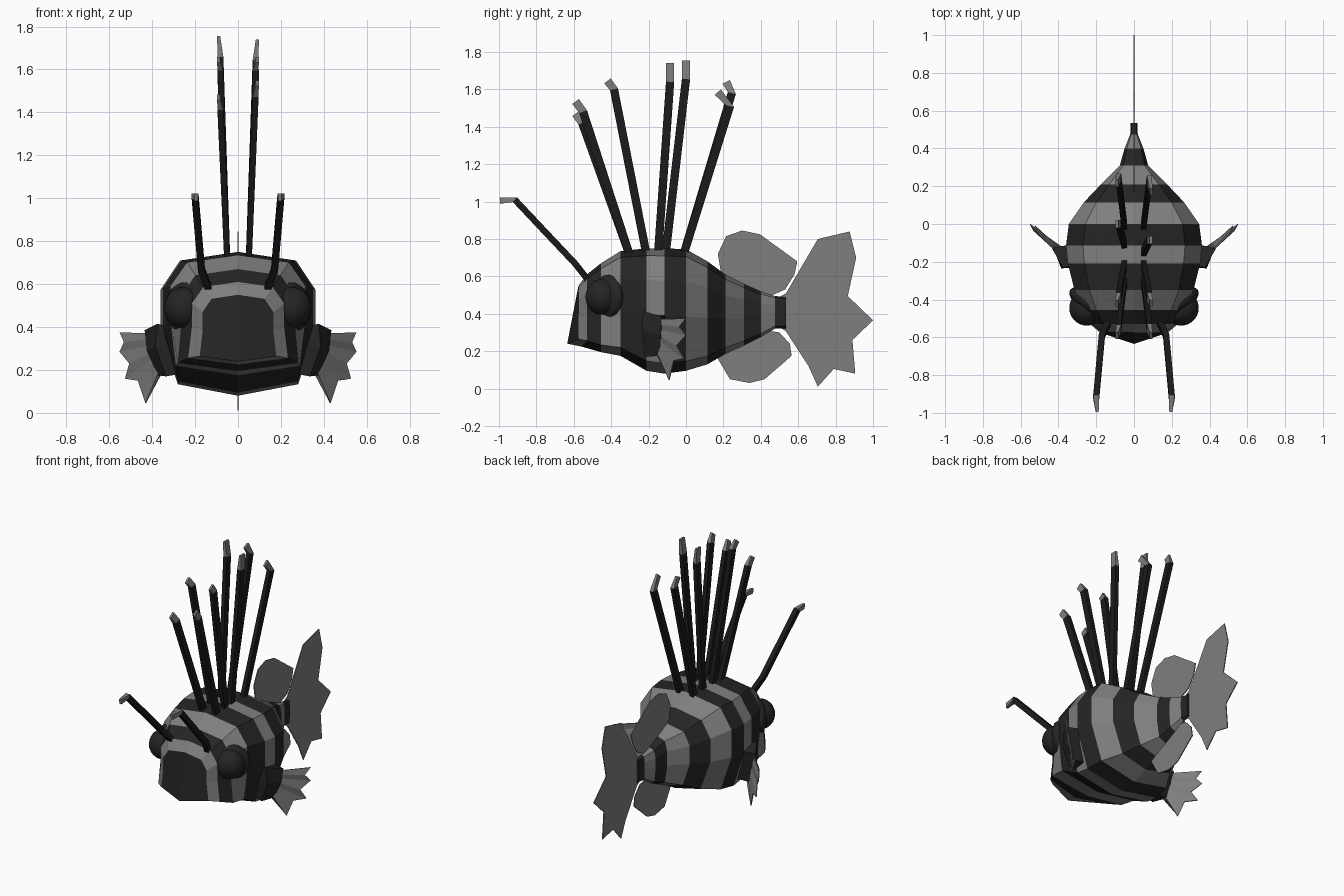
import bpy, bmesh, math
from mathutils import Vector

if "Cube" in bpy.data.objects:
    bpy.data.objects.remove(bpy.data.objects["Cube"])


def material(name, v):
    m = bpy.data.materials.new(name)
    m.diffuse_color = (v, v, v, 1)
    m.use_nodes = True
    m.node_tree.nodes["Principled BSDF"].inputs["Base Color"].default_value = m.diffuse_color
    return m


LIGHT = material("light grey", 0.21)
DARK = material("charcoal", 0.018)
SPINE = material("near black", 0.011)


def finish(name, bm, mats):
    bmesh.ops.recalc_face_normals(bm, faces=bm.faces)
    me = bpy.data.meshes.new(name)
    bm.to_mesh(me)
    bm.free()
    for m in mats:
        me.materials.append(m)
    ob = bpy.data.objects.new(name, me)
    bpy.context.collection.objects.link(ob)
    return ob


def loft(name, rings, mats, rule, split_front=False):
    """Skin closed rings; rule(band) gives the material of each band."""
    bm = bmesh.new()
    vs = [[bm.verts.new(p) for p in r] for r in rings]
    n = len(vs[0])
    for b in range(len(vs) - 1):
        for i in range(n):
            j = (i + 1) % n
            f = bm.faces.new((vs[b][i], vs[b][j], vs[b + 1][j], vs[b + 1][i]))
            f.material_index = rule(b)
    if split_front:
        h = n // 2
        caps = [vs[0][:h + 1], vs[0][h:] + vs[0][:1], vs[-1]]
    else:
        caps = [vs[0], vs[-1]]
    for c in caps:
        f = bm.faces.new(c)
        f.material_index = rule(len(vs) - 2)
    return finish(name, bm, mats)


# Striped body: y, top, bottom, half width, lower corner factor
sections = [
    (-.575, .55, .24, .165, 1.08), (-.53, .61, .225, .215, 1.08),
    (-.455, .67, .195, .265, 1.06), (-.35, .735, .175, .315, .92),
    (-.21, .75, .095, .35, .80), (-.115, .75, .08, .36, .78),
    (0, .745, .095, .345, .76), (.115, .68, .13, .265, .72),
    (.21, .61, .185, .175, .70), (.31, .56, .23, .075, .75),
    (.40, .52, .275, .05, .8), (.475, .495, .32, .02, .9),
    (.535, .49, .32, .018, .9)]
rings = []
for k, (y, t, b, w, c) in enumerate(sections):
    h = t - b
    half = [(.75 * w, t - .06 * h), (w, t - .26 * h), (w, b + .45 * h), (c * w, b + .08 * h)]
    nose = -.06 if k == 0 else (-.03 if k == 1 else 0)
    ring = [(0, y, t)] + [(x, y, z) for x, z in half] + [(0, y + nose, b)]
    ring += [(-x, y, z) for x, z in reversed(half)]
    rings.append(ring)
loft("body", rings, [LIGHT, DARK], lambda b: b % 2, split_front=True)


# Flat fins on the centre line
def flat_fin(name, outline):
    loft(name, [[(x, y, z) for y, z in outline] for x in (-.003, .003)], [LIGHT], lambda b: 0)


flat_fin("tail_fin", [(.50, .49), (.535, .51), (.705, .80), (.875, .84), (.91, .70), (.865, .495),
                      (1.0, .365), (.89, .26), (.905, .08), (.79, .105), (.705, .01),
                      (.655, .12), (.535, .305), (.50, .33)])
flat_fin("rear_top_fin", [(.19, .60), (.17, .72), (.215, .815), (.30, .845), (.395, .825),
                          (.595, .68), (.58, .61), (.53, .53), (.44, .49)])
flat_fin("rear_bottom_fin", [(.20, .22), (.17, .16), (.235, .05), (.34, .03), (.42, .05),
                             (.565, .175), (.555, .24), (.50, .30), (.44, .31)])


# Thin spines of rectangular section with a pale bent tip
def spine(name, path, wx, wn):
    pts = [Vector(p) for p in path]
    rings = []
    for i, p in enumerate(pts):
        d = pts[min(i + 1, len(pts) - 1)] - pts[max(i - 1, 0)]
        n = Vector((0, -d.z, d.y)).normalized() * wn
        s = Vector((wx, 0, 0))
        if i == len(pts) - 1:
            s *= .5
        rings.append([p + s + n, p - s + n, p - s - n, p + s - n])
    last = len(pts) - 2
    loft(name, rings, [SPINE, LIGHT], lambda b: 1 if b == last else 0)


# Base y, bend y z, tip y z
back = {
    -1: [(-.30, -.555, 1.42, -.59, 1.47), (-.21, -.385, 1.60, -.42, 1.645),
         (-.11, 0, 1.655, 0, 1.755), (-.015, .245, 1.58, .215, 1.64)],
    1: [(-.30, -.55, 1.48, -.59, 1.535), (-.21, -.385, 1.60, -.42, 1.645),
        (-.15, -.085, 1.64, -.085, 1.74), (-.015, .235, 1.51, .17, 1.585)]}
for s, label in ((-1, "left"), (1, "right")):
    for i, (y0, y1, z1, y2, z2) in enumerate(back[s]):
        spine(f"{label}_back_spine_{i + 1}",
              [(s * .05, y0, .71), (s * .082, y1, z1), (s * .09, y2, z2)], .014, .022)
    spine(f"{label}_brow_spine",
          [(s * .125, -.50, .55), (s * .17, -.59, .665), (s * .2, -.915, 1.01), (s * .195, -.995, 1.005)],
          .016, .017)

    # Eyeball and flattened socket
    for part, loc, scale in (("eye", (.25, -.445, .49), (.093, .093, .097)),
                             ("eye_socket", (.237, -.422, .49), (.125, .055, .12))):
        bpy.ops.mesh.primitive_uv_sphere_add(segments=24, ring_count=14, radius=1,
                                             location=(s * loc[0], loc[1], loc[2]))
        ob = bpy.context.object
        ob.name = f"{label}_{part}"
        ob.scale = scale
        ob.rotation_euler = (0, 0, s * math.radians(37))
        ob.data.materials.append(DARK)
        bpy.ops.object.shade_smooth_by_angle(angle=math.radians(40))

    # Side fin root: tilted tapering block
    root = [[(.31, -.22, .40), (.375, -.23, .415), (.435, -.13, .385), (.35, -.11, .39)],
            [(.31, -.23, .30), (.385, -.235, .31), (.425, -.135, .29), (.34, -.12, .30)],
            [(.28, -.22, .18), (.335, -.22, .17), (.375, -.14, .175), (.30, -.13, .18)]]
    loft(f"{label}_side_fin_root", [[(s * x, y, z) for x, y, z in r] for r in root], [DARK], lambda b: 0)

    # Pleated side fin
    rim = [(.55, 0, .375), (.53, -.035, .33), (.55, 0, .285), (.505, -.05, .23),
           (.525, -.01, .16), (.465, -.065, .15), (.43, -.09, .045), (.37, -.13, .165)]
    bm = bmesh.new()
    inner, outer = [], []
    for i, (x, y, z) in enumerate(rim):
        t = i / (len(rim) - 1)
        inner.append(bm.verts.new((s * (.41 - .06 * t), -.145 - .02 * t, .37 - .18 * t)))
        outer.append(bm.verts.new((s * x, y, z)))
    for i in range(len(rim) - 1):
        bm.faces.new((inner[i], inner[i + 1], outer[i + 1], outer[i]))
    fin = finish(f"{label}_side_fin", bm, [LIGHT])
    mod = fin.modifiers.new("thickness", 'SOLIDIFY')
    mod.thickness = .006
    mod.offset = 0
